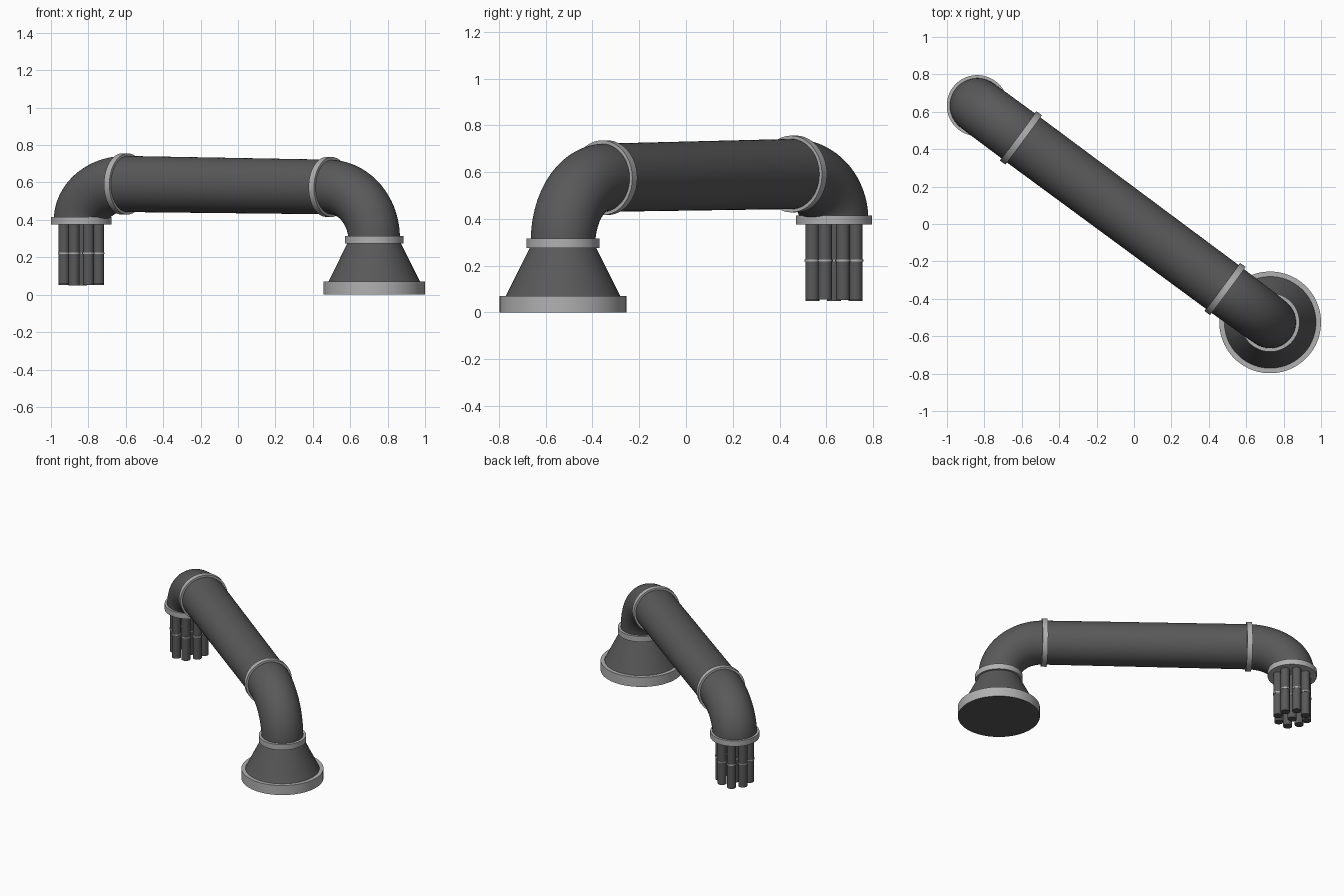
import bpy, bmesh, math
from mathutils import Vector

cube = bpy.data.objects.get("Cube")
if cube:
    bpy.data.objects.remove(cube, do_unlink=True)


def material(name, value):
    m = bpy.data.materials.new(name)
    m.use_nodes = True
    col = (value, value, value, 1)
    m.diffuse_color = col
    m.node_tree.nodes["Principled BSDF"].inputs["Base Color"].default_value = col
    return m


DARK = material("dark grey", 0.10)
LIGHT = material("light grey", 0.44)


def finish(obj, *mats):
    for m in mats:
        obj.data.materials.append(m)
    bpy.ops.object.select_all(action='DESELECT')
    obj.select_set(True)
    bpy.context.view_layer.objects.active = obj
    bpy.ops.object.shade_smooth_by_angle(angle=math.radians(35))
    return obj


def sweep(name, stations, mats, sides=64):
    """Round skin through (centre, axis, radius) stations, capped at both ends."""
    bm = bmesh.new()
    rings = []
    side = Vector((NORMAL.x, NORMAL.y, 0))
    for centre, axis, r in stations:
        a = axis.normalized()
        u = (side - a * side.dot(a)).normalized()
        v = a.cross(u)
        rings.append([bm.verts.new(centre + r * (math.cos(t) * u + math.sin(t) * v))
                      for t in (2 * math.pi * i / sides for i in range(sides))])
    for p, q in zip(rings, rings[1:]):
        for i in range(sides):
            j = (i + 1) % sides
            bm.faces.new((p[i], p[j], q[j], q[i]))
    bm.faces.new(rings[0][::-1])
    bm.faces.new(rings[-1])
    bmesh.ops.recalc_face_normals(bm, faces=bm.faces)
    me = bpy.data.meshes.new(name)
    bm.to_mesh(me)
    bm.free()
    obj = bpy.data.objects.new(name, me)
    bpy.context.collection.objects.link(obj)
    return finish(obj, *mats)


def disc(name, centre, axis, radius, width, mat, sides=64):
    h = axis.normalized() * width / 2
    return sweep(name, [(centre - h, axis, radius), (centre + h, axis, radius)], [mat], sides)


# Layout: the arm lies in one vertical plane from the base to the hand
BASE = Vector((0.728, -0.526, 0))
HAND = Vector((-0.838, 0.633, 0))
ALONG = (HAND - BASE).normalized()
SPAN = (HAND - BASE).length
UP = Vector((0, 0, 1))
NORMAL = ALONG.cross(UP)


def at(s, z):
    return BASE + ALONG * s + UP * z


def elbow(origin, inward, z0, z1, reach, r0, r1, name):
    """Quarter-ellipse bend rising from a vertical end to the level tube."""
    stations = []
    for i in range(25):
        t = math.pi / 2 * i / 24
        c = origin + inward * reach * (1 - math.cos(t)) + UP * (z0 + (z1 - z0) * math.sin(t))
        d = inward * reach * math.sin(t) + UP * (z1 - z0) * math.cos(t)
        stations.append((c, d, r0 + (r1 - r0) * i / 24))
    return sweep(name, stations, [DARK])


# Foot: flared cone on a wide rim, with a dark underside
rim = disc("base_rim", at(0, 0.035), UP, 0.272, 0.07, LIGHT)
rim.data.materials.append(DARK)
for f in rim.data.polygons:
    if f.normal.z < -0.9:
        f.material_index = 1
sweep("base_cone", [(at(0, 0.06), UP, 0.25), (at(0, 0.285), UP, 0.138)], [DARK])
disc("base_collar", at(0, 0.295), UP, 0.157, 0.04, LIGHT)

# Arm: elbow, long tube, elbow, with collars at the joints
S1, Z1 = 0.30, 0.576
S2, Z2 = SPAN - 0.29, 0.592
start, end = at(S1, Z1), at(S2, Z2)
slope = end - start
elbow(BASE, ALONG, 0.295, Z1, S1, 0.138, 0.146, "base_elbow")
sweep("arm_tube", [(start, slope, 0.146), (end, slope, 0.15)], [DARK])
elbow(HAND, -ALONG, 0.395, Z2, SPAN - S2, 0.147, 0.15, "hand_elbow")
disc("base_joint_collar", start, slope, 0.16, 0.036, LIGHT)
disc("hand_joint_collar", end, slope, 0.164, 0.036, LIGHT)
disc("hand_collar", HAND + UP * 0.395, UP, 0.163, 0.04, LIGHT)

# Hand: bundle of thin rods, each with a narrow band
spots = [(0, 0)] + [(0.1 * math.cos(a), 0.1 * math.sin(a))
                    for a in (math.pi / 8 + math.pi / 4 * k for k in range(8))]
for n, (dx, dy) in enumerate(spots):
    p = HAND + Vector((dx, dy, 0))
    low = 0.048 + 0.004 * (n % 3)
    disc(f"finger_{n}", p + UP * (low + 0.385) / 2, UP, 0.03, 0.385 - low, DARK, 20)
    disc(f"finger_band_{n}", p + UP * 0.222, UP, 0.033, 0.009, LIGHT, 20)
